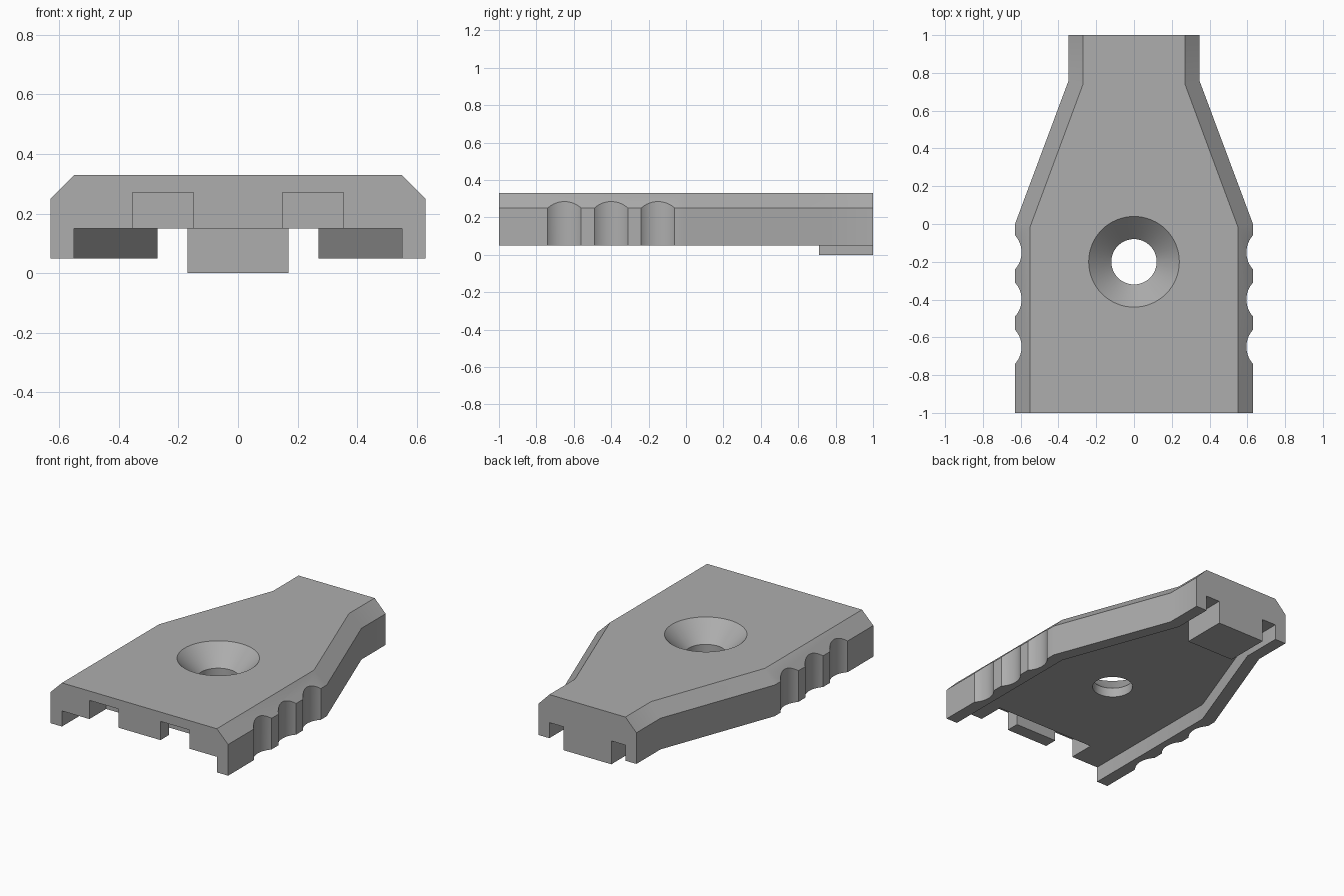
import bpy, bmesh, math

if "Cube" in bpy.data.objects:
    bpy.data.objects.remove(bpy.data.objects["Cube"], do_unlink=True)

grey = bpy.data.materials.new("plain grey")
grey.use_nodes = True
colour = (0.42, 0.42, 0.42, 1)
grey.diffuse_color = colour
grey.node_tree.nodes["Principled BSDF"].inputs["Base Color"].default_value = colour


def loft(name, rings):
    """Closed solid through equal-length rings of points."""
    bm = bmesh.new()
    loops = [[bm.verts.new(p) for p in ring] for ring in rings]
    n = len(loops[0])
    for a, b in zip(loops, loops[1:]):
        for i in range(n):
            j = (i + 1) % n
            bm.faces.new((a[i], a[j], b[j], b[i]))
    bm.faces.new(loops[0][::-1])
    bm.faces.new(loops[-1])
    bmesh.ops.recalc_face_normals(bm, faces=bm.faces)
    mesh = bpy.data.meshes.new(name)
    bm.to_mesh(mesh)
    bm.free()
    ob = bpy.data.objects.new(name, mesh)
    bpy.context.collection.objects.link(ob)
    mesh.materials.append(grey)
    return ob


def outline(half, z):
    """Mirror one side of the plan into a full ring at height z."""
    return [(x, y, z) for x, y in half] + [(-x, y, z) for x, y in reversed(half)]


def circle(x, y, z, r, n=64):
    steps = [2 * math.pi * i / n for i in range(n)]
    return [(x + r * math.cos(t), y + r * math.sin(t), z) for t in steps]


def box(name, x0, x1, y0, y1, z0, z1):
    plan = [(x0, y0), (x1, y0), (x1, y1), (x0, y1)]
    return loft(name, [[(x, y, z) for x, y in plan] for z in (z0, z1)])


def cut(target, cutter):
    mod = target.modifiers.new("cut", "BOOLEAN")
    mod.operation = "DIFFERENCE"
    mod.solver = "EXACT"
    mod.object = cutter
    bpy.context.view_layer.objects.active = target
    bpy.ops.object.modifier_apply(modifier=mod.name)
    bpy.data.objects.remove(cutter, do_unlink=True)


# Tapered body with chamfered long sides
outer = [(0.63, -1), (0.63, 0), (0.348, 0.755), (0.348, 1)]
inner = [(0.55, -1), (0.55, -0.015), (0.27, 0.74), (0.27, 1)]
body = loft("body", [outline(outer, 0.05), outline(outer, 0.25), outline(inner, 0.33)])

# Open channel under the body, running out of both ends
channel = [(0.55, -1.1)] + inner[1:3] + [(0.27, 1.1)]
cut(body, loft("channel_cutter", [outline(channel, -0.1), outline(channel, 0.15)]))

# U-shaped slot leaving a central tooth at the front
for side in (-1, 1):
    x0, x1 = sorted((side * 0.15, side * 0.355))
    cut(body, box("notch_cutter", x0, x1, -1.1, -0.83, 0.1, 0.27))
cut(body, box("slot_cutter", -0.2, 0.2, -0.915, -0.83, 0.1, 0.27))

# Countersunk screw hole
cut(body, loft("hole_cutter", [circle(0, -0.2, z, r) for z, r in
                               ((0.1, 0.12), (0.21, 0.12), (0.33, 0.24), (0.4, 0.24))]))

# Three finger scallops on each side
for side in (-1, 1):
    for y in (-0.65, -0.4, -0.15):
        cut(body, loft("scallop_cutter", [circle(side * 0.728, y, z, 0.133) for z in (0, 0.4)]))

# Locking tab under the rear end
tab = box("rear_tab", -0.17, 0.17, 0.71, 1, 0, 0.16)

for ob in (body, tab):
    bpy.ops.object.select_all(action="DESELECT")
    ob.select_set(True)
    bpy.context.view_layer.objects.active = ob
    bpy.ops.object.shade_smooth_by_angle(angle=math.radians(25))
